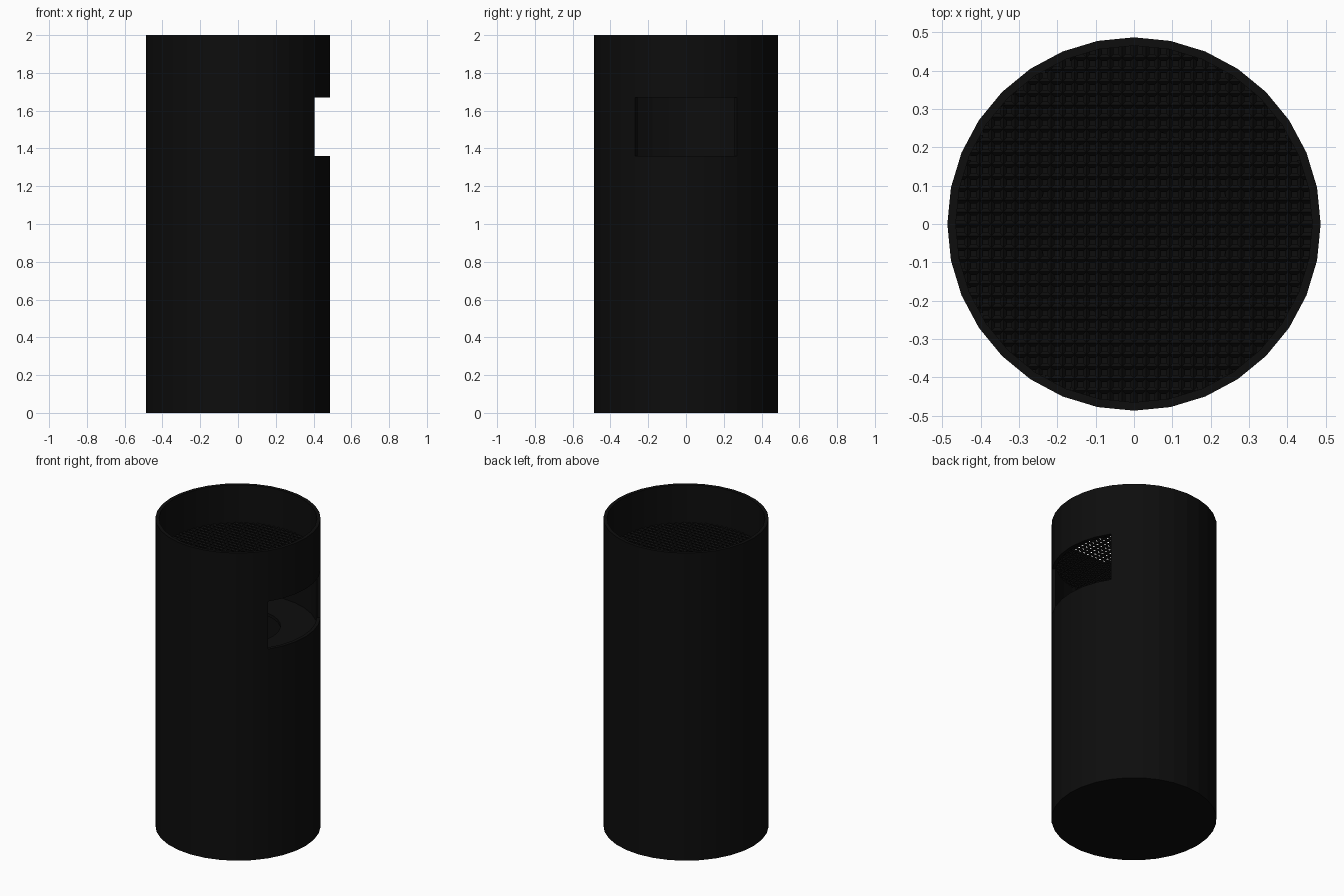
import bpy, bmesh, math
from mathutils import Matrix, Vector

cube = bpy.data.objects.get("Cube")
if cube:
    bpy.data.objects.remove(cube, do_unlink=True)

SIDES, RADIUS, WALL = 32, 0.487, 0.022
INNER = RADIUS - WALL

black = bpy.data.materials.new("matte_black")
black.use_nodes = True
COLOR = (0.004, 0.004, 0.004, 1)
black.diffuse_color = COLOR
black.node_tree.nodes["Principled BSDF"].inputs["Base Color"].default_value = COLOR


def make_object(name, bm):
    bmesh.ops.recalc_face_normals(bm, faces=bm.faces)
    mesh = bpy.data.meshes.new(name)
    bm.to_mesh(mesh)
    bm.free()
    mesh.materials.append(black)
    obj = bpy.data.objects.new(name, mesh)
    bpy.context.collection.objects.link(obj)
    return obj


def ring(bm, radius, z):
    step = math.tau / SIDES
    return [bm.verts.new((radius * math.cos(i * step), radius * math.sin(i * step), z))
            for i in range(SIDES)]


def bridge(bm, a, b, skip=()):
    for i in range(SIDES):
        if i not in skip:
            j = (i + 1) % SIDES
            bm.faces.new((a[i], a[j], b[j], b[i]))


# Outer shell, with six wall panels left open on the +x side
bm = bmesh.new()
rings = [ring(bm, RADIUS, z) for z in (0, 1.36, 1.67, 2)]
opening = {i % SIDES for i in range(-3, 3)}
for level in range(3):
    bridge(bm, rings[level], rings[level + 1], opening if level == 1 else ())
shell = make_object("shell", bm)
solid = shell.modifiers.new("wall_thickness", "SOLIDIFY")
solid.thickness = WALL
solid.offset = -1

# Base plate
bm = bmesh.new()
bmesh.ops.create_cone(bm, cap_ends=True, segments=SIDES, radius1=INNER, radius2=INNER,
                      depth=0.02, matrix=Matrix.Translation((0, 0, 0.01))
                      @ Matrix.Rotation(math.pi / SIDES * 2, 4, "Z"))
make_object("base", bm)

# Inner shelf with a round drop hole
bm = bmesh.new()
loops = [ring(bm, r, z) for r, z in ((INNER, 1.28), (INNER, 1.3), (0.25, 1.3), (0.25, 1.28))]
for k in range(4):
    bridge(bm, loops[k], loops[(k + 1) % 4])
make_object("shelf", bm)

# Recessed wire grille: crossing bars cut to the round interior
bm = bmesh.new()
PITCH = 0.031
for n in range(-14, 15):
    offset = n * PITCH
    length = 2 * math.sqrt(INNER ** 2 - offset ** 2)
    for turn in (0, math.pi / 2):
        place = (Matrix.Rotation(turn, 4, "Z")
                 @ Matrix.Translation(Vector((0, offset, 1.75)))
                 @ Matrix.Rotation(math.pi / 2, 4, "Y"))
        bmesh.ops.create_cone(bm, cap_ends=True, segments=4, radius1=0.009,
                              radius2=0.009, depth=length, matrix=place)
make_object("grille", bm)
